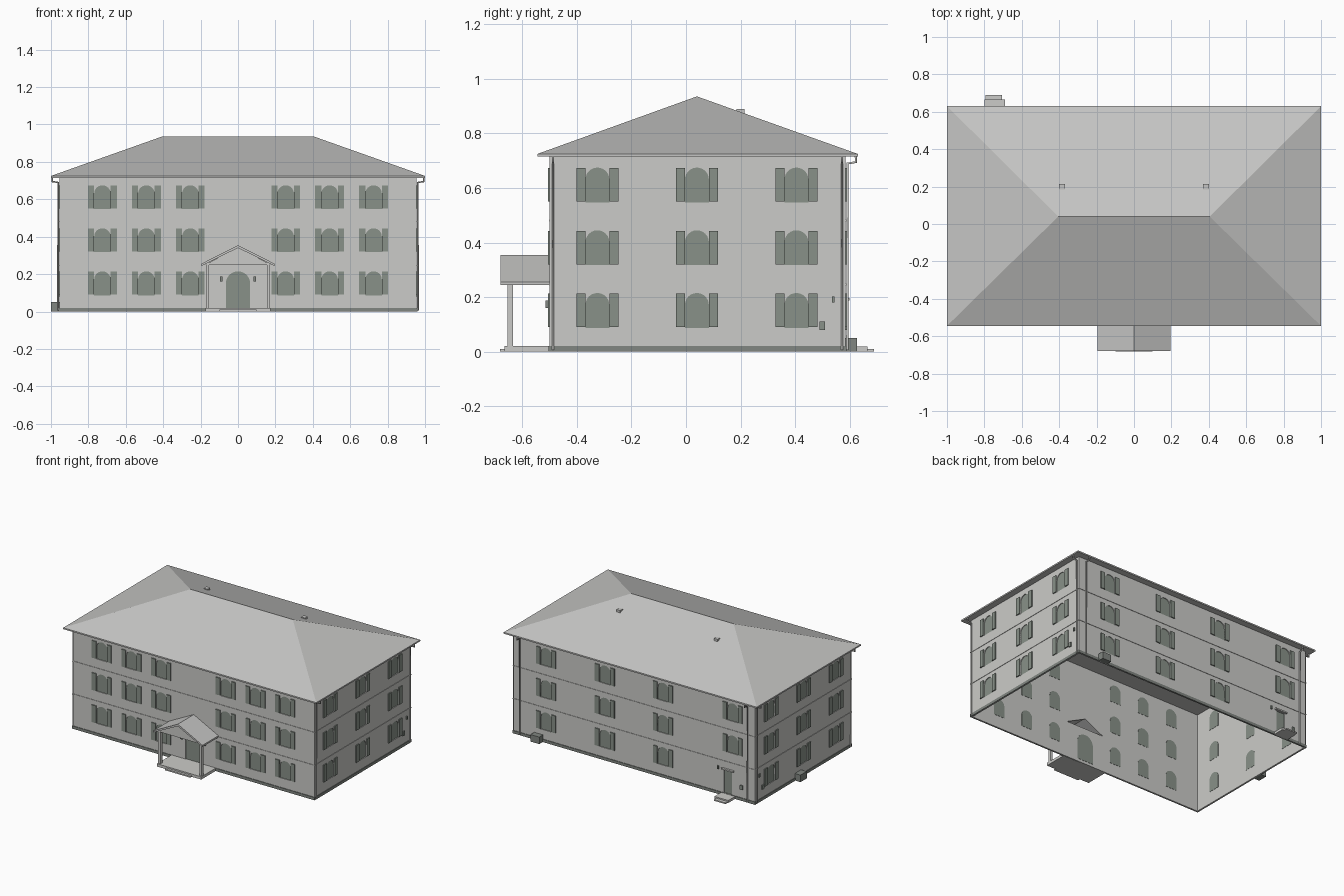
import bpy, bmesh
from math import sin, cos, pi
from mathutils import Matrix, Vector

if "Cube" in bpy.data.objects:
    bpy.data.objects.remove(bpy.data.objects["Cube"], do_unlink=True)


def material(name, r, g, b):
    m = bpy.data.materials.new(name)
    m.use_nodes = True
    m.diffuse_color = (r, g, b, 1)
    m.node_tree.nodes["Principled BSDF"].inputs["Base Color"].default_value = (r, g, b, 1)
    return m


WALL = material("pale plaster", .6, .6, .58)
ROOF = material("light grey roof", .56, .56, .55)
GREEN = material("grey green", .25, .285, .25)
DARK = material("dark stone", .22, .24, .22)


def finish(name, bm, mat):
    bmesh.ops.recalc_face_normals(bm, faces=bm.faces)
    mesh = bpy.data.meshes.new(name)
    bm.to_mesh(mesh)
    bm.free()
    mesh.materials.append(mat)
    ob = bpy.data.objects.new(name, mesh)
    bpy.context.collection.objects.link(ob)
    return ob


def prism(bm, pts, d0, d1, frame=Matrix()):
    """Extrude a (u, z) outline from depth d0 to d1 along the frame's y."""
    a = [bm.verts.new(frame @ Vector((u, d0, z))) for u, z in pts]
    b = [bm.verts.new(frame @ Vector((u, d1, z))) for u, z in pts]
    bm.faces.new(a)
    bm.faces.new(b[::-1])
    for i in range(len(a)):
        j = (i + 1) % len(a)
        bm.faces.new((a[i], a[j], b[j], b[i]))


def rect(u0, u1, z0, z1):
    return [(u0, z0), (u1, z0), (u1, z1), (u0, z1)]


def arch(u, z0, width, height):
    r = width / 2
    top = z0 + height - r
    return [(u - r, z0), (u + r, z0)] + [
        (u + r * cos(k * pi / 12), top + r * sin(k * pi / 12)) for k in range(13)]


def box(name, x0, x1, y0, y1, z0, z1, mat):
    bm = bmesh.new()
    prism(bm, rect(x0, x1, z0, z1), y0, y1)
    return finish(name, bm, mat)


X, Y0, Y1, TOP = .955, -.5, .585, .718


def apply(ob, mod):
    bpy.context.view_layer.objects.active = ob
    bpy.ops.object.modifier_apply(modifier=mod.name)


def ring(name, grow, z0, z1, thick, mat):
    """Open band running round all four walls."""
    ob = box(name, -X - grow, X + grow, Y0 - grow, Y1 + grow, z0, z1, mat)
    bm = bmesh.new()
    bm.from_mesh(ob.data)
    caps = [f for f in bm.faces if abs(f.normal.z) > .5]
    bmesh.ops.delete(bm, geom=caps, context="FACES_ONLY")
    bm.to_mesh(ob.data)
    bm.free()
    mod = ob.modifiers.new("thickness", "SOLIDIFY")
    mod.thickness = thick
    mod.offset = -1
    apply(ob, mod)
    return ob


# Wall frames: local x runs along the wall, local -y points outward
def wall_frame(x, y, turn):
    return Matrix.Translation((x, y, 0)) @ Matrix.Rotation(turn * pi / 2, 4, "Z")


FRONT = wall_frame(0, Y0, 0)
RIGHT = wall_frame(X, 0, 1)
BACK = wall_frame(0, Y1, 2)
LEFT = wall_frame(-X, 0, -1)

# Windows and shutters on every wall
walls = ring("walls", 0, 0, TOP, .012, WALL)
holes, glass, shutters = bmesh.new(), bmesh.new(), bmesh.new()
LAYOUT = [
    (FRONT, [s * c for s in (-1, 1) for c in (.255, .49, .725)]),
    (RIGHT, [-.325, .04, .405]),
    (LEFT, [.325, -.04, -.405]),
    (BACK, [-.695, -.23, .23, .78]),
]
for frame, columns in LAYOUT:
    for floor in range(3):
        for u in columns:
            if frame is BACK and u > .5 and floor == 0:
                continue
            z = .087 + floor * .23
            outline = arch(u, z, .088, .128)
            prism(holes, outline, -.02, .03, frame)
            prism(glass, outline, .005, .01, frame)
            for side in (-1, 1):
                edges = sorted((u + side * .044, u + side * .077))
                prism(shutters, rect(*edges, z + .003, z + .126), -.007, .001, frame)

# Entrance arch, rear door and the opening into the porch loft
door, rear_door = arch(0, .02, .13, .195), rect(.71, .775, .02, .185)
for outline, frame in ((door, FRONT), (rear_door, BACK)):
    prism(holes, outline, -.02, .03, frame)
    prism(glass, outline, .005, .01, frame)
prism(holes, [(-.15, .262), (.15, .262), (0, .335)], -.02, .03, FRONT)
cutter = finish("opening_cutter", holes, WALL)
cutter.hide_render = True
cut = walls.modifiers.new("openings", "BOOLEAN")
cut.operation = "DIFFERENCE"
cut.solver = "EXACT"
cut.object = cutter
apply(walls, cut)
bpy.data.objects.remove(cutter, do_unlink=True)
finish("windows_and_doors", glass, GREEN)
finish("shutters", shutters, GREEN)

# Plinth and string courses
ring("plinth", .004, 0, .02, .014, DARK)
for i, z in enumerate((.243, .478)):
    ring(f"string_course_{i + 1}", .003, z, z + .006, .008, WALL)

# Hip roof on a thin eave slab, closing the top of the walls
EY0, EY1, RIDGE = -.545, .63, .04
box("eaves", -1, 1, EY0, EY1, .715, .725, ROOF)
bm = bmesh.new()
base = [bm.verts.new((x, y, .725)) for x, y in ((-1, EY0), (1, EY0), (1, EY1), (-1, EY1))]
w, e = [bm.verts.new((x, RIDGE, .936)) for x in (-.405, .405)]
for face in ((base[0], base[1], e, w), (base[1], base[2], e),
             (base[2], base[3], w, e), (base[3], base[0], w), base[::-1]):
    bm.faces.new(face)
finish("hip_roof", bm, ROOF)
for s, side in ((-1, "right"), (1, "left")):
    box(f"{side}_roof_vent", s * .385 - .015, s * .385 + .015, .185, .215, .84, .89, ROOF)

# Downpipes with an elbow under the eaves
for i, (frame, u) in enumerate(((RIGHT, -.488), (RIGHT, .572), (LEFT, .488),
                                (LEFT, -.572), (BACK, .9), (BACK, -.9))):
    curve = bpy.data.curves.new("downpipe", "CURVE")
    curve.dimensions = "3D"
    curve.bevel_depth = .005
    curve.bevel_resolution = 1
    path = ((-.038, .717), (-.038, .695), (-.007, .69), (-.007, .005))
    line = curve.splines.new("POLY")
    line.points.add(len(path) - 1)
    for p, (d, z) in zip(line.points, path):
        p.co = (*(frame @ Vector((u, d, z))), 1)
    curve.materials.append(WALL)
    bpy.context.collection.objects.link(bpy.data.objects.new(f"downpipe_{i + 1}", curve))

# Front porch: floor, step, posts, beams and gabled roof
box("porch_floor", -.175, .175, -.665, Y0, 0, .02, WALL)
box("porch_step", -.1, .1, -.682, -.66, 0, .01, WALL)
for s, side in ((-1, "right"), (1, "left")):
    x = s * .163
    box(f"{side}_porch_post", x - .009, x + .009, -.655, -.635, .02, .25, WALL)
    box(f"{side}_porch_beam", x - .009, x + .009, -.66, Y0, .245, .265, WALL)
    bm = bmesh.new()
    prism(bm, [(0, .355), (s * .195, .256), (s * .195, .244), (0, .34)], -.68, Y0)
    finish(f"{side}_porch_roof", bm, ROOF)
    x = s * .09
    box(f"{side}_porch_lamp", x - .007, x + .007, Y0 - .015, Y0, .16, .187, DARK)
bm = bmesh.new()
prism(bm, [(-.175, .25), (.175, .25), (0, .345)], -.66, -.645)
finish("porch_pediment", bm, WALL)

# Rear entrance stoop with canopy
box("rear_stoop", -.8, -.69, Y1, .665, 0, .018, WALL)
box("rear_step", -.795, -.705, .66, .69, 0, .009, WALL)
box("rear_door_canopy", -.79, -.695, Y1, .6, .187, .197, WALL)

# Ground level vents and small service boxes
box("rear_vent", .72, .79, Y1, .628, 0, .05, DARK)
box("side_vent", -1, -X, .065, .135, 0, .05, DARK)
services = bmesh.new()
for frame, s in ((RIGHT, 1), (LEFT, -1)):
    prism(services, rect(s * .5 - .01, s * .5 + .01, .08, .11), -.008, .001, frame)
    prism(services, rect(s * .54 - .005, s * .54 + .005, .18, .203), -.008, .001, frame)
prism(services, rect(.84, .86, .08, .11), -.008, .001, BACK)
prism(services, rect(.66, .67, .18, .203), -.008, .001, BACK)
finish("service_boxes", services, GREEN)
